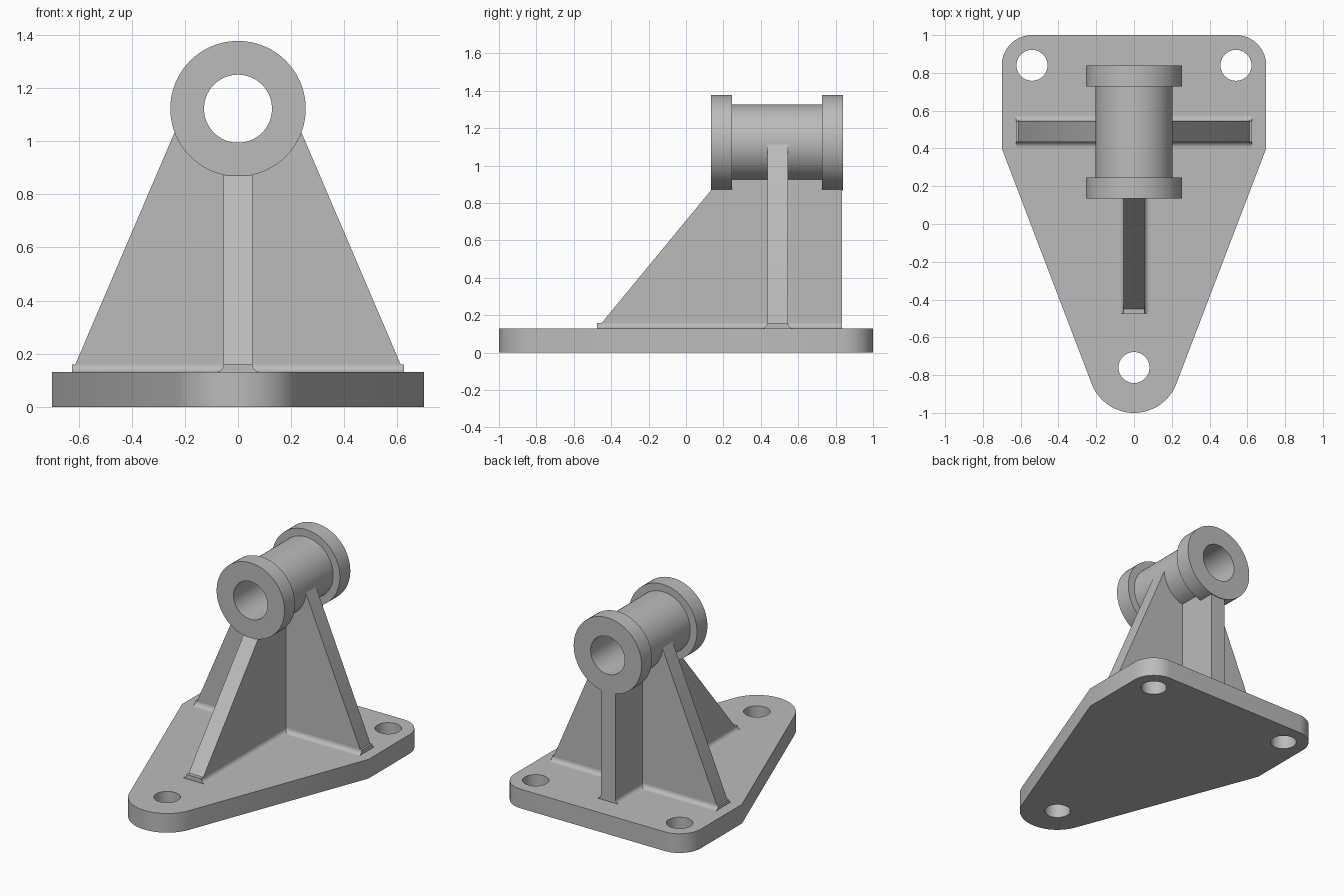
import bpy
import bmesh
from math import sin, cos, radians, degrees, atan2, acos, hypot, pi
from mathutils import Vector, Matrix

cube = bpy.data.objects.get("Cube")
if cube:
    bpy.data.objects.remove(cube, do_unlink=True)

# One plain grey for the whole casting
grey = bpy.data.materials.new("plain_grey")
grey.use_nodes = True
colour = (0.5, 0.5, 0.5, 1)
grey.diffuse_color = colour
grey.node_tree.nodes["Principled BSDF"].inputs["Base Color"].default_value = colour


def finish(bm, name):
    bmesh.ops.recalc_face_normals(bm, faces=bm.faces[:])
    mesh = bpy.data.meshes.new(name)
    bm.to_mesh(mesh)
    bm.free()
    mesh.materials.append(grey)
    mesh.shade_smooth()
    mesh.set_sharp_from_angle(angle=radians(30))
    obj = bpy.data.objects.new(name, mesh)
    bpy.context.collection.objects.link(obj)
    return obj


def arc(cx, cy, r, start, end, steps):
    """Points on an arc, angles in degrees."""
    angles = [radians(start + (end - start) * i / steps) for i in range(steps + 1)]
    return [(cx + r * cos(a), cy + r * sin(a)) for a in angles]


def prism(name, loops, axis, low, high):
    """Fill 2D loops (outline first, then holes) and extrude along an axis."""
    place = {"x": lambda u, v: (low, u, v),
             "y": lambda u, v: (u, low, v),
             "z": lambda u, v: (u, v, low)}[axis]
    bm = bmesh.new()
    for loop in loops:
        verts = [bm.verts.new(place(*p)) for p in loop]
        for i, v in enumerate(verts):
            bm.edges.new((verts[i - 1], v))
    bmesh.ops.triangle_fill(bm, use_beauty=True, edges=bm.edges[:])
    grown = bmesh.ops.extrude_face_region(bm, geom=bm.faces[:], use_keep_orig=True)
    shift = Vector([(high - low) * (axis == a) for a in "xyz"])
    bmesh.ops.translate(bm, vec=shift,
                        verts=[g for g in grown["geom"] if isinstance(g, bmesh.types.BMVert)])
    return finish(bm, name)


def mirrored(points):
    return points + [(-u, v) for u, v in reversed(points)]


# Base plate: rounded rear corners, straight flanks, taper tangent to the nose
TOP = 0.13
half_w, flank_y, nose_y, nose_r = 0.70, 0.40, -0.76, 0.24
hole_x, hole_y, corner_r, hole_r = 0.54, 0.84, 0.16, 0.082
rise = flank_y - nose_y
tangent = degrees(atan2(rise, half_w) - acos(nose_r / hypot(half_w, rise)))
right_side = (arc(0, nose_y, nose_r, -90, tangent, 16)[1:]
              + [(half_w, flank_y)]
              + arc(hole_x, hole_y, corner_r, 0, 90, 16))
outline = [(0, nose_y - nose_r)] + mirrored(right_side)
holes = [arc(x, y, hole_r, 0, 360, 40)[:-1]
         for x, y in ((-hole_x, hole_y), (hole_x, hole_y), (0, nose_y))]
prism("base_plate", [outline] + holes, "z", 0, TOP)

# Bearing tube: lathe profile of radius and y, with a flange at each end
axis_z, bore, body, flange = 1.122, 0.128, 0.205, 0.255
front, back, flange_len = 0.135, 0.84, 0.112
profile = [(bore, front), (flange, front), (flange, front + flange_len),
           (body, front + flange_len), (body, back - flange_len),
           (flange, back - flange_len), (flange, back), (bore, back)]
bm = bmesh.new()
verts = [bm.verts.new((r, y, axis_z)) for r, y in profile]
edges = [bm.edges.new((verts[i - 1], v)) for i, v in enumerate(verts)]
bmesh.ops.spin(bm, geom=verts + edges, cent=(0, 0, axis_z), axis=(0, 1, 0),
               angle=2 * pi, steps=72, use_merge=True)
bmesh.ops.remove_doubles(bm, verts=bm.verts[:], dist=0.0001)
finish(bm, "bearing_tube")

# Long rib under the tube, sloping towards the nose
half_t, rib_y, sunk = 0.055, 0.49, TOP - 0.03
rib_back, rib_front, side_end = 0.835, -0.475, 0.625
prism("long_rib", [[(-0.45, sunk), (-0.45, 0.16), (front, 0.87), (0.20, 0.95),
                    (rib_back, 0.95), (rib_back, sunk)]], "x", -half_t, half_t)

# Cross rib: straight sloping sides ending in the tube wall, clear of the bore
cross_half = [(0.612, sunk), (0.612, 0.16), (0.193, 1.14), (0.16, 1.14),
              (0.15, 1.05), (0.10, 0.98), (0.04, 0.95)]
prism("cross_rib", [mirrored(cross_half)], "y", rib_y - half_t, rib_y + half_t)

# Concave fillets where the ribs meet the plate
fillet = 0.03
side = [(half_t + fillet, sunk)] + arc(half_t + fillet, TOP + fillet, fillet, 270, 180, 8)
section = mirrored(side)
prism("long_rib_fillet", [section], "y", rib_front, rib_back)
prism("cross_rib_fillet", [[(u + rib_y, v) for u, v in section]], "x", -side_end, side_end)
